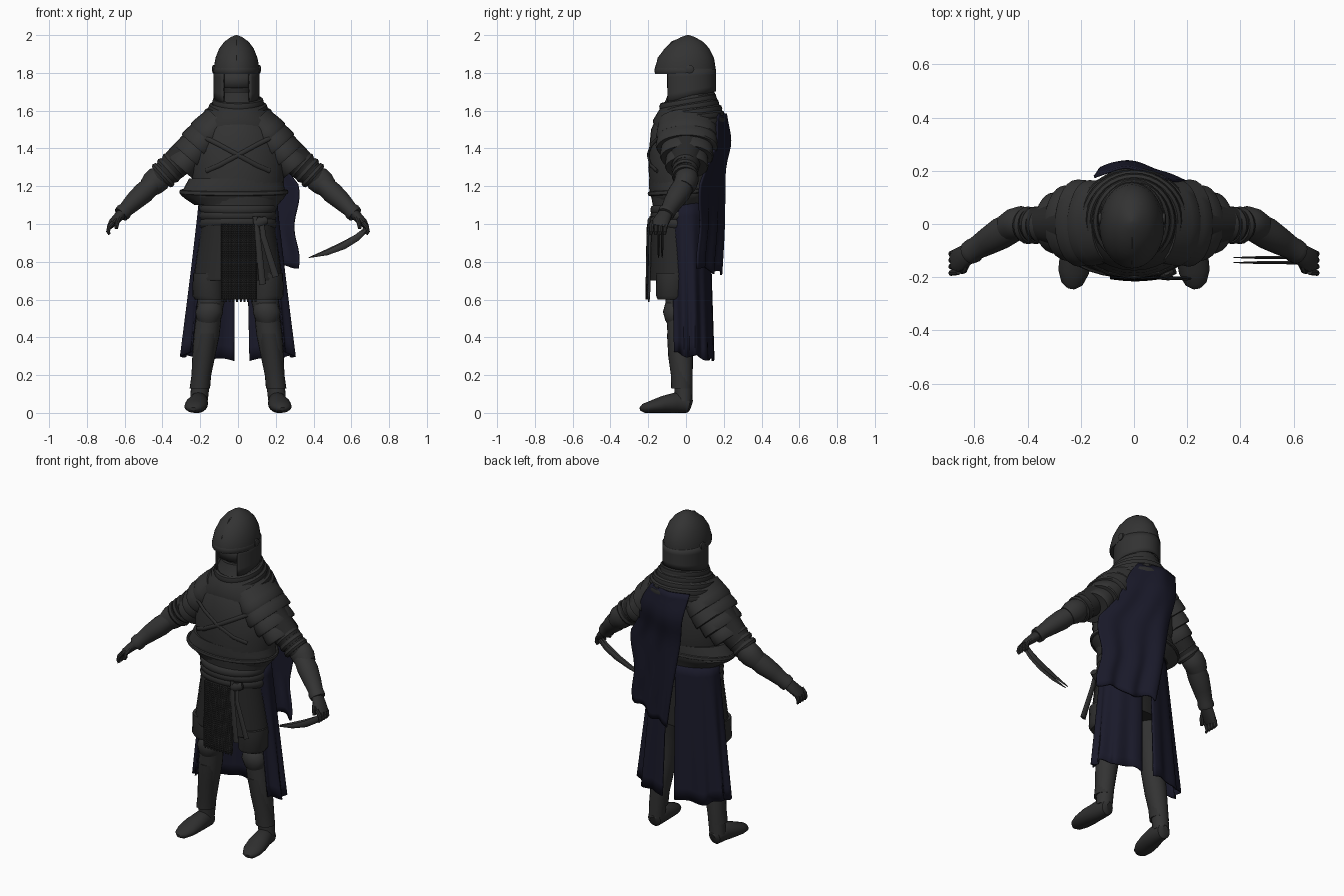
import bpy
import math
from math import sin, cos, pi, radians
from mathutils import Vector

if "Cube" in bpy.data.objects:
    bpy.data.objects.remove(bpy.data.objects["Cube"], do_unlink=True)


def material(name, colour):
    mat = bpy.data.materials.new(name)
    mat.use_nodes = True
    mat.diffuse_color = (*colour, 1)
    mat.node_tree.nodes["Principled BSDF"].inputs["Base Color"].default_value = (*colour, 1)
    return mat


STEEL = material("dark steel", (.033, .033, .033))
LEATHER = material("dark leather", (.028, .028, .028))
MAIL = material("black mail", (.021, .021, .021))
CLOTH = material("navy cloth", (.01, .01, .023))


def build(name, verts, faces, mat, mirror=False, solid=0, angle=40):
    """Make an object, optionally thickened and mirrored, with smooth shading."""
    mesh = bpy.data.meshes.new(name)
    mesh.from_pydata(verts, [], faces)
    mesh.materials.append(mat)
    obj = bpy.data.objects.new(name, mesh)
    bpy.context.collection.objects.link(obj)
    bpy.ops.object.select_all(action='DESELECT')
    obj.select_set(True)
    bpy.context.view_layer.objects.active = obj
    bpy.ops.object.mode_set(mode='EDIT')
    bpy.ops.mesh.select_all(action='SELECT')
    bpy.ops.mesh.normals_make_consistent(inside=False)
    bpy.ops.object.mode_set(mode='OBJECT')
    bpy.ops.object.shade_smooth_by_angle(angle=radians(angle))
    if solid:
        mod = obj.modifiers.new("thickness", 'SOLIDIFY')
        mod.thickness = solid
        mod.offset = 0
    if mirror:
        obj.modifiers.new("mirror", 'MIRROR')
    return obj


def tube(name, points, mat, seg=20, flat=False, ref=(0, 1, 0), closed=False, **kw):
    """Sweep ellipses along points of (x, y, z, side radius, ref radius)."""
    path = [Vector(p[:3]) for p in points]
    n, verts, faces = len(path), [], []
    for i, p in enumerate(points):
        if closed:
            t = path[(i + 1) % n] - path[i - 1]
        else:
            t = path[min(i + 1, n - 1)] - path[max(i - 1, 0)]
        t = Vector((0, 0, 1)) if flat else t.normalized()
        b = Vector(ref)
        b = (b - t * b.dot(t)).normalized()
        a = b.cross(t)
        for k in range(seg):
            w = 2 * pi * k / seg
            verts.append(path[i] + a * p[3] * cos(w) + b * p[4] * sin(w))
    for i in range(n if closed else n - 1):
        j = (i + 1) % n
        for k in range(seg):
            m = (k + 1) % seg
            faces.append((i * seg + k, i * seg + m, j * seg + m, j * seg + k))
    if not closed:
        faces += [tuple(range(seg)), tuple(range((n - 1) * seg, n * seg))]
    return build(name, verts, faces, mat, **kw)


def sheet(name, f, nu, nv, mat, **kw):
    """Surface grid from f(u, v) with both parameters in 0..1."""
    verts = [f(i / nu, j / nv) for j in range(nv + 1) for i in range(nu + 1)]
    w = nu + 1
    faces = [(j * w + i, j * w + i + 1, j * w + w + i + 1, j * w + w + i)
             for j in range(nv) for i in range(nu)]
    return build(name, verts, faces, mat, **kw)


def hoop(name, x, y, z, rx, ry, tilt, r, h, mat, droop=0):
    """Closed elliptical band; tilt follows y, droop sinks the front into a V."""
    pts = []
    for k in range(36):
        w = 2 * pi * k / 36
        sag = droop * max(0, -sin(w)) ** 3
        pts.append((x + rx * cos(w), y + ry * sin(w), z + tilt * sin(w) - sag, r, h))
    return tube(name, pts, mat, seg=8, ref=(0, 0, 1), closed=True)


def lerp(a, b, t):
    return a + (b - a) * t


# Body armour
tube("breastplate", [
    (0, -.03, .95, .2, .14), (0, -.03, 1.05, .19, .135), (0, -.03, 1.12, .22, .15),
    (0, -.02, 1.2, .24, .17), (0, -.015, 1.3, .25, .185), (0, -.01, 1.4, .25, .185),
    (0, 0, 1.5, .21, .185), (0, .01, 1.58, .16, .16), (0, .02, 1.66, .1, .12)],
    STEEL, seg=32, flat=True)
tube("waist_flare", [(-.01, -.02, 1.1, .22, .15), (-.02, -.02, 1.135, .262, .16),
                     (-.025, -.02, 1.155, .28, .172), (-.02, -.02, 1.19, .266, .175),
                     (-.01, -.02, 1.24, .25, .175)], STEEL, seg=32, flat=True)
hoop("breastplate_rim", -.022, -.02, 1.17, .28, .174, .01, .009, .012, STEEL)
for i, z in enumerate((1.0, 1.045, 1.085)):
    hoop("waist_sash", 0, -.04, z, .192, .135, .012 * (i - 1), .014, .026, LEATHER)
for side in (-1, 1):
    tube("chest_strap", [(side * x, y, z, .012, .006) for x, y, z in
                         ((-.2, -.135, 1.47), (-.1, -.183, 1.42), (0, -.202, 1.365),
                          (.1, -.187, 1.31), (.17, -.153, 1.28))],
         LEATHER, seg=8)

# Cowl and scarf folds
tube("cowl", [(0, .015, 1.5, .24, .185), (0, .01, 1.55, .21, .185), (0, .02, 1.6, .165, .165),
              (0, .03, 1.65, .125, .14), (0, .03, 1.7, .105, .12)], LEATHER, seg=32, flat=True)
for z, rx, ry, droop in ((1.645, .12, .135, .0), (1.615, .14, .148, .03), (1.585, .165, .165, .06),
                         (1.555, .185, .178, .085), (1.525, .2, .184, .1)):
    hoop("scarf_fold", 0, .01, z, rx, ry, .025, .017, .023, LEATHER, droop)

# Helmet
HX = -.008
tube("helmet_dome", [(HX, -.005, 1.795, .12, .16), (HX, -.004, 1.83, .12, .16),
                     (HX, 0, 1.88, .111, .148), (HX, .005, 1.93, .091, .118),
                     (HX, .01, 1.965, .064, .08), (HX, .01, 1.99, .03, .036),
                     (HX, .01, 2, .004, .005)], STEEL, seg=32, flat=True)


def helmet_wall(u, v):
    w = lerp(radians(-54), radians(234), u)
    x, y = HX + .116 * cos(w), .016 + .138 * sin(w)
    return x, y, lerp(1.82, 1.665 + .24 * y, v)


sheet("helmet_skirt", helmet_wall, 40, 4, STEEL, solid=.01)
hoop("helmet_band", HX, -.005, 1.812, .119, .159, 0, .003, .014, STEEL)
tube("helmet_ridge", [(HX, -.162, 1.81, .004, .004), (HX, -.146, 1.88, .004, .004),
                      (HX, -.075, 1.963, .004, .004), (HX, .0, 1.993, .004, .004)],
     STEEL, seg=6, ref=(1, 0, 0))
for side in (-1, 1):
    tube("helmet_rivet", [(HX + side * x, .02, 1.82, r, r) for x, r in
                          ((.11, .022), (.125, .022), (.129, .012))], STEEL, seg=14)
tube("face_mail", [(HX, .01, 1.62, .085, .09), (HX, .01, 1.7, .085, .08),
                   (HX, .01, 1.8, .1, .08)], MAIL, flat=True)
sheet("face_plate", lambda u, v: (HX + lerp(-.07, .07, u), -.095 + .084 * (u - .5) ** 2,
                                  lerp(1.72, 1.8, v)), 8, 2, STEEL, solid=.01)

# Layered shoulder plates
for i in range(4):
    x, z = .12 + .045 * i, 1.51 - .052 * i
    grow = (.11, .162), (.112, .164), (.104, .142), (.092, .115)
    a, b = grow[i]
    tube("shoulder_plate", [(x - .03, .005, z + .035, a * .86, b * .92),
                            (x + .02, .005, z - .02, a * .97, b * .98),
                            (x + .045, .003, z - .048, a, b),
                            (x + .052, .003, z - .056, a * .95, b * .96)],
         STEEL, seg=28, mirror=True)

# Arms
tube("upper_arm", [(.22, 0, 1.43, .08, .1), (.3, 0, 1.345, .082, .082),
                   (.37, 0, 1.28, .072, .064), (.43, 0, 1.235, .058, .058)], MAIL, mirror=True)
for i in range(3):
    x, z = .33 + .028 * i, 1.32 - .026 * i
    tube("arm_band", [(x, -.005, z, .075, .066), (x + .012, -.005, z - .011, .08, .071),
                      (x + .022, -.005, z - .02, .073, .064)], LEATHER, mirror=True)
tube("elbow_plate", [(.4, .005, 1.26, .056, .056), (.42, .005, 1.24, .069, .063),
                     (.45, -.003, 1.215, .067, .062), (.475, -.015, 1.19, .055, .056)],
     STEEL, mirror=True)
tube("forearm_guard", [(.44, -.005, 1.22, .05, .055), (.5, -.035, 1.165, .057, .06),
                       (.55, -.065, 1.12, .05, .052), (.595, -.092, 1.075, .04, .043),
                       (.605, -.1, 1.065, .045, .047), (.62, -.108, 1.05, .042, .044)],
     STEEL, mirror=True)
tube("hand", [(.6, -.1, 1.07, .03, .034), (.635, -.12, 1.035, .026, .042),
              (.665, -.137, 1.005, .022, .045), (.68, -.143, .985, .015, .04)],
     LEATHER, seg=14, mirror=True)
for i in range(4):
    y = -.108 - .024 * i
    tube("finger", [(.66, y, 1.01, .013, .012), (.682, y - .002, .985, .012, .012),
                    (.688, y - .004, .96, .01, .011), (.68, y - .006, .945, .007, .008)],
         LEATHER, seg=8, mirror=True)
tube("thumb", [(.625, -.145, 1.04, .012, .012), (.64, -.175, 1.01, .013, .012),
               (.645, -.18, .975, .009, .009)], LEATHER, seg=8, mirror=True)

# Twin curved blades in the left hand
for y, drop in ((-.126, 0), (-.145, .006)):
    tube("curved_blade", [(.682, y, 1.0, .01, .008), (.672, y, .965, .015, .008),
                          (.63, y, .928, .018, .008), (.56, y, .89 - drop, .018, .007),
                          (.47, y, .853 - drop, .013, .006), (.375, y, .822, .002, .002)],
         STEEL, seg=6)

# Mail skirt, front panel and hanging belts
rows = 26
tube("mail_skirt", [(0, -.05, lerp(1.0, .7, i / rows), lerp(.19, .235, i / rows) + .004 * (i % 2),
                     lerp(.135, .15, i / rows) + .004 * (i % 2)) for i in range(rows + 1)],
     MAIL, seg=40, flat=True)


def front_panel(u, v):
    return lerp(-.09, .1, u), -.188 - .008 * (sin(pi * u) + v), lerp(1.0, .6, v)


sheet("front_panel", front_panel, 12, 12, LEATHER, solid=.012)
links = sheet("panel_mail", lambda u, v: Vector(front_panel(u, v)) - Vector((0, .008, 0)),
              16, 34, MAIL)
links.modifiers.new("links", 'WIREFRAME').thickness = .007
for i in range(10):
    x = lerp(-.083, .093, i / 9)
    tube("panel_fringe", [(x, -.198, .61, .006, .005), (x, -.198, .588, .005, .004)], MAIL, seg=6)
for x0, x1, z1 in ((.09, .13, .68), (.12, .2, .72)):
    tube("hanging_belt", [(x0, -.185, 1.04, .013, .007), (x0 + .015, -.203, .93, .015, .007),
                          (x1, -.205, z1, .018, .007)], LEATHER, seg=8)
tube("belt_knot", [(.09, -.18, 1.0, .02, .02), (.12, -.185, 1.01, .03, .02),
                   (.15, -.17, 1.02, .02, .02)], LEATHER, seg=12)

# Legs
tube("leg", [(.12, -.02, .8, .09, .1), (.14, -.03, .62, .075, .08), (.152, -.035, .53, .066, .07),
             (.165, -.03, .42, .068, .068), (.182, -.025, .3, .06, .062),
             (.197, -.015, .18, .05, .05), (.207, -.012, .06, .046, .045)],
     STEEL, mirror=True)
tube("thigh_plate", [(.15, -.075, .6, .077, .075), (.158, -.075, .62, .084, .083),
                     (.158, -.07, .74, .08, .09)], LEATHER, flat=True, mirror=True)
tube("knee_plate", [(.158, -.045, .45, .03, .04), (.155, -.055, .49, .062, .055),
                    (.152, -.06, .535, .074, .062), (.148, -.055, .58, .06, .055),
                    (.145, -.045, .6, .04, .04)], STEEL, flat=True, mirror=True)
tube("shin_guard", [(.163, -.035, .42, .06, .066), (.18, -.032, .3, .056, .062),
                    (.194, -.024, .2, .052, .056), (.202, -.022, .13, .054, .056)],
     LEATHER, flat=True, mirror=True)
tube("boot", [(.203, .027, .04, .02, .03), (.205, .015, .044, .04, .044),
              (.209, -.05, .055, .05, .055), (.219, -.12, .045, .06, .045),
              (.227, -.18, .033, .058, .033), (.233, -.225, .024, .04, .024),
              (.236, -.242, .02, .015, .01)], LEATHER, ref=(0, 0, 1), mirror=True)


# Long split skirt cloth
def skirt_panel(side, back):
    def f(u, v):
        w = lerp(radians(back), radians(-36), u)
        fold = 1 + .05 * v * sin(u * 26)
        x = side * lerp(.205, .293, v) * cos(w) * fold
        y = lerp(-.0, .015, v) + lerp(.122, .128, v) * sin(w) * fold
        return x, y, lerp(1.11, .275, v) + v * (.04 * u + .01 * sin(u * 15))
    return f


sheet("cloth_skirt_right", skirt_panel(-1, 86), 36, 12, CLOTH, solid=.008)
sheet("cloth_skirt_left", skirt_panel(1, 78), 36, 12, CLOTH, solid=.008)


# Short cape hanging askew over the back
def cape(u, v):
    left, right = lerp(-.15, .0, v), lerp(.11, .31, min(1, v * 2.2))
    x = lerp(left, right, u) + .014 * u * sin(v * 15)
    y = .208 + .032 * math.exp(-((v - .18) / .13) ** 2) - .018 * v
    y += .01 * v * sin(u * 17) - .38 * math.hypot(x + .03, .03) + .011
    return x, y, lerp(1.585, .73, v) + .05 * v * u + .015 * v * sin(u * 11)


sheet("cape", cape, 30, 24, CLOTH, solid=.01)
